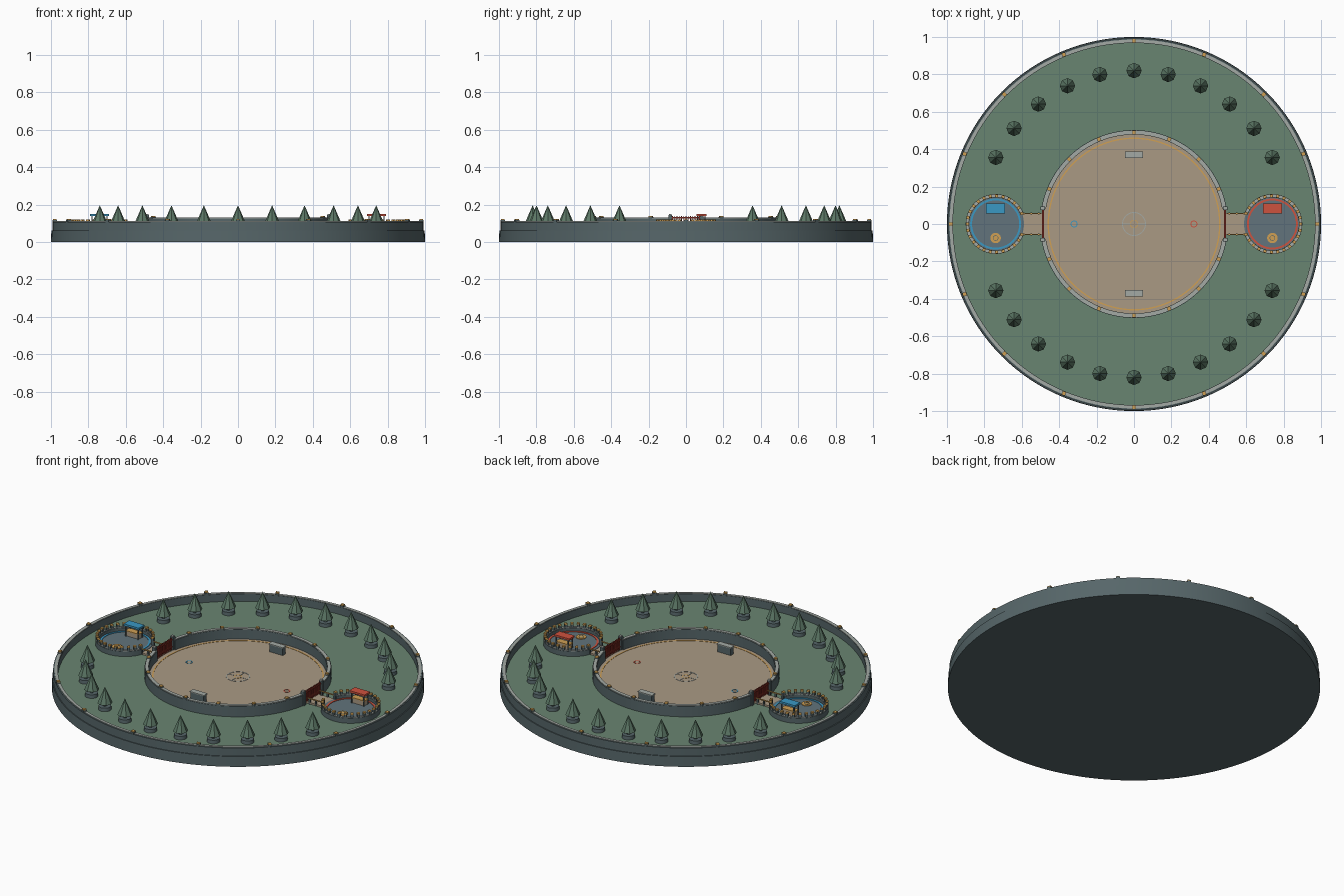
import bpy, bmesh, math
from mathutils import Matrix, Vector

if "Cube" in bpy.data.objects:
    bpy.data.objects.remove(bpy.data.objects["Cube"])


def srgb(r, g, b):
    lin = [(c / 255 / 12.92) if c < 11 else ((c / 255 + 0.055) / 1.055) ** 2.4 for c in (r, g, b)]
    return (*lin, 1)


COLOURS = {
    "grass": (105, 133, 113), "sand": (170, 154, 132), "pale_stone": (164, 170, 165),
    "slate": (86, 102, 105), "pod_floor": (98, 116, 124), "gold": (208, 160, 84),
    "blue": (58, 152, 196), "red": (206, 82, 62), "gate_red": (136, 48, 38),
    "tree_green": (92, 120, 102)}
MATS = {}
for name, rgb in COLOURS.items():
    MATS[name] = bpy.data.materials.new(name)
    MATS[name].diffuse_color = srgb(*rgb)


class Part:
    """Collects simple solids of one colour into one object."""

    def __init__(self, name, colour):
        self.name, self.colour, self.bm = name, colour, bmesh.new()

    def box(self, x, y, z0, z1, sx, sy, turn=0, tilt=0):
        m = (Matrix.Translation((x, y, (z0 + z1) / 2)) @ Matrix.Rotation(turn, 4, 'Z')
             @ Matrix.Rotation(tilt, 4, 'X') @ Matrix.Diagonal((sx, sy, z1 - z0, 1)))
        bmesh.ops.create_cube(self.bm, size=1, matrix=m)
        return self

    def cone(self, x, y, z0, z1, r0, r1, n=96):
        bmesh.ops.create_cone(self.bm, cap_ends=True, segments=n, radius1=r0, radius2=r1,
                              depth=z1 - z0, matrix=Matrix.Translation((x, y, (z0 + z1) / 2)))
        return self

    def arc(self, x, y, z0, z1, r0, r1, a0=0, a1=360, n=96):
        """Rectangular section swept round a centre; closed when it spans 360 degrees."""
        closed = a1 - a0 >= 360
        loops = []
        for i in range(n if closed else n + 1):
            a = math.radians(a0 + (a1 - a0) * i / n)
            loops.append([self.bm.verts.new((x + r * math.cos(a), y + r * math.sin(a), z))
                          for r, z in ((r0, z0), (r1, z0), (r1, z1), (r0, z1))])
        for i in range(n):
            p, q = loops[i], loops[(i + 1) % len(loops)]
            for k in range(4):
                j = (k + 1) % 4
                self.bm.faces.new((p[k], p[j], q[j], q[k]))
        if not closed:
            self.bm.faces.new(loops[0])
            self.bm.faces.new(loops[-1][::-1])
        return self

    def done(self, smooth=True):
        bmesh.ops.recalc_face_normals(self.bm, faces=self.bm.faces)
        me = bpy.data.meshes.new(self.name)
        self.bm.to_mesh(me)
        self.bm.free()
        me.materials.append(MATS[self.colour])
        ob = bpy.data.objects.new(self.name, me)
        bpy.context.collection.objects.link(ob)
        if smooth:
            bpy.ops.object.select_all(action='DESELECT')
            ob.select_set(True)
            bpy.context.view_layer.objects.active = ob
            bpy.ops.object.shade_smooth_by_angle(angle=math.radians(30))


def polar(r, deg):
    return r * math.cos(math.radians(deg)), r * math.sin(math.radians(deg))


G = 0.064   # ground level

# Base, lawn and sand floor
Part("base", "slate").cone(0, 0, 0, 0.06, 1.0, 0.998, 128).done()
Part("lawn", "grass").cone(0, 0, 0.058, G, 0.975, 0.975, 128).done()
Part("arena_floor", "sand").cone(0, 0, 0.06, 0.069, 0.485, 0.485).done()

# Outer wall
Part("outer_wall", "slate").arc(0, 0, 0.058, 0.108, 0.968, 0.993, n=128).done()
Part("outer_wall_cap", "pale_stone").arc(0, 0, 0.107, 0.111, 0.97, 0.986, n=128).done()

# Arena wall, open at both gates
wall, cap = Part("arena_wall", "slate"), Part("arena_wall_cap", "pale_stone")
for a in (10, 190):
    wall.arc(0, 0, 0.06, 0.126, 0.478, 0.502, a, a + 160, 48)
    cap.arc(0, 0, 0.125, 0.13, 0.48, 0.499, a, a + 160, 48)
wall.done()
cap.done()

# Wall posts with gold caps
posts, lamps = Part("wall_posts", "slate"), Part("wall_post_caps", "gold")
for i in range(16):
    a = i * 22.5
    for r, top in ((0.98, 0.118), (0.49, 0.134)):
        if r < 0.5 and i % 8 == 0:
            continue
        x, y = polar(r, a)
        posts.box(x, y, G, top, 0.022, 0.02, math.radians(a))
        lamps.box(x, y, top, top + 0.006, 0.018, 0.018, math.radians(a))
posts.done(False)
lamps.done(False)

# Trees in round planters
planters, trunks, crowns = Part("planters", "slate"), Part("trunks", "slate"), Part("tree_crowns", "tree_green")
for i in range(28):
    if i % 14 in (0, 1, 13):
        continue
    x, y = polar(0.82, i * 360 / 28)
    planters.cone(x, y, G, 0.084, 0.036, 0.034, 16)
    trunks.cone(x, y, 0.08, 0.108, 0.01, 0.01, 8)
    crowns.cone(x, y, 0.102, 0.196, 0.041, 0, 8)
planters.done()
trunks.done()
crowns.done(False)

# Floor markings
gold = Part("gold_floor_lines", "gold").arc(0, 0, 0.068, 0.0705, 0.455, 0.462)
gold.done()
mid = Part("centre_mark", "pale_stone").arc(0, 0, 0.068, 0.0705, 0.059, 0.064, n=48)
for s in (-1, 1):
    mid.box(s * 0.038, 0, 0.068, 0.0705, 0.04, 0.004).box(0, s * 0.038, 0.068, 0.0705, 0.004, 0.04)
mid.done()
Part("centre_ring", "gold").arc(0, 0, 0.068, 0.0705, 0.018, 0.022, n=32).done()

# Cover blocks
blocks, tops = Part("cover_blocks", "slate"), Part("cover_block_tops", "pale_stone")
for y in (-0.37, 0.37):
    blocks.box(0, y, 0.066, 0.112, 0.088, 0.028)
    tops.box(0, y, 0.112, 0.117, 0.094, 0.034)
blocks.done(False)
tops.done(False)

for s, side, team in ((-1, "left", "blue"), (1, "right", "red")):
    px = 0.74 * s
    facing = 180 if s > 0 else 0      # direction from the pod to the arena

    # Start mark on the sand
    Part(side + "_start_ring", team).arc(0.32 * s, 0, 0.068, 0.0705, 0.014, 0.019, n=24).done()

    # Gate with bars, rails and capped posts
    gate = Part(side + "_gate", "gate_red")
    for i in range(13):
        gate.box(0.487 * s, -0.072 + 0.012 * i, 0.07, 0.14, 0.006, 0.005)
    for z in (0.085, 0.125):
        gate.box(0.487 * s, 0, z, z + 0.008, 0.01, 0.155)
    gate.done(False)
    gp, gc = Part(side + "_gate_posts", "slate"), Part(side + "_gate_post_caps", "pale_stone")
    for y in (-0.085, 0.085):
        gp.box(0.488 * s, y, G, 0.144, 0.022, 0.018)
        gc.box(0.488 * s, y, 0.144, 0.15, 0.017, 0.014)
    gp.done(False)
    gc.done(False)

    # Bridge with rails
    Part(side + "_bridge", "sand").box(0.545 * s, 0, 0.06, 0.074, 0.12, 0.115).done(False)
    rails, stakes = Part(side + "_bridge_rails", "gold"), Part(side + "_bridge_stakes", "slate")
    for y in (-0.056, 0.056):
        rails.box(0.548 * s, y, 0.094, 0.099, 0.104, 0.007)
        for x in (0.51, 0.55, 0.59):
            stakes.box(x * s, y, G, 0.096, 0.008, 0.009)
    rails.done(False)
    stakes.done(False)

    # Round pod: floor, team ring, low wall
    Part(side + "_pod_floor", "pod_floor").cone(px, 0, 0.06, 0.076, 0.152, 0.152, 64).done()
    Part(side + "_pod_ring", team).arc(px, 0, 0.075, 0.079, 0.126, 0.136, n=64).done()
    a0, a1 = facing + 22, facing + 338
    Part(side + "_pod_wall", "slate").arc(px, 0, 0.06, 0.094, 0.142, 0.16, a0, a1, 48).done()
    Part(side + "_pod_wall_cap", "pale_stone").arc(px, 0, 0.093, 0.098, 0.144, 0.158, a0, a1, 48).done()
    pp, pc = Part(side + "_pod_posts", "slate"), Part(side + "_pod_post_caps", "gold")
    for i in range(25):
        a = a0 + (a1 - a0) * i / 24
        x, y = polar(0.151, a)
        pp.box(px + x, y, G, 0.113, 0.014, 0.014, math.radians(a))
        pc.box(px + x, y, 0.113, 0.12, 0.016, 0.016, math.radians(a))
    pp.done(False)
    pc.done(False)

    # Gold floor medallion
    Part(side + "_medallion", "gold").cone(px, -0.075, 0.075, 0.08, 0.028, 0.028, 32).done()
    Part(side + "_medallion_inlay", "slate").arc(px, -0.075, 0.079, 0.081, 0.012, 0.015, n=24).done()

    # Stall: counter, legs and team canopy
    Part(side + "_stall_counter", "sand").box(px, 0.083, 0.074, 0.104, 0.08, 0.03).done(False)
    Part(side + "_stall_counter_top", "gold").box(px, 0.083, 0.104, 0.109, 0.088, 0.038).done(False)
    legs = Part(side + "_stall_legs", "slate")
    for x in (-0.04, 0.04):
        for y in (0.064, 0.102):
            legs.box(px + x, y, 0.074, 0.142, 0.006, 0.006)
    legs.done(False)
    Part(side + "_stall_canopy", team).box(px, 0.083, 0.138, 0.149, 0.1, 0.052).done(False)

for m in bpy.data.materials:
    if m.users and not m.is_grease_pencil:
        m.use_nodes = True
        m.node_tree.nodes["Principled BSDF"].inputs["Base Color"].default_value = m.diffuse_color
